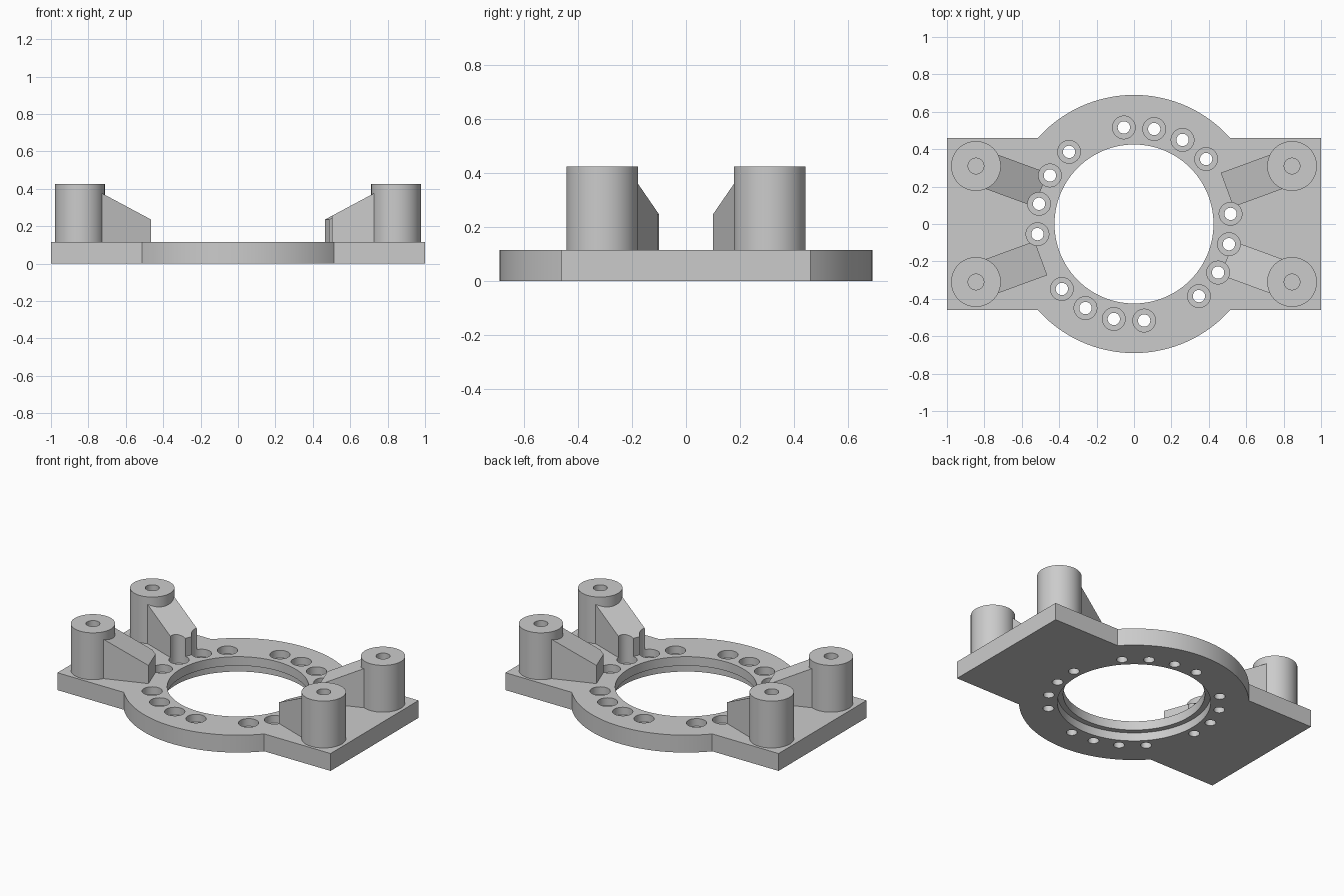
import bpy
import bmesh
import math
from mathutils import Matrix, Vector

if "Cube" in bpy.data.objects:
    bpy.data.objects.remove(bpy.data.objects["Cube"], do_unlink=True)

PLATE_TOP = 0.115
SUNK = 0.1                # raised parts start slightly inside the plate
BOSS_X, BOSS_Y = 0.845, 0.31

grey = bpy.data.materials.new("plain grey")
grey.use_nodes = True
grey.diffuse_color = (0.6, 0.6, 0.6, 1)
grey.node_tree.nodes["Principled BSDF"].inputs["Base Color"].default_value = (0.6, 0.6, 0.6, 1)


def finish(bm, name):
    bmesh.ops.remove_doubles(bm, verts=bm.verts, dist=1e-5)
    bmesh.ops.recalc_face_normals(bm, faces=bm.faces)
    mesh = bpy.data.meshes.new(name)
    bm.to_mesh(mesh)
    bm.free()
    mesh.materials.append(grey)
    obj = bpy.data.objects.new(name, mesh)
    bpy.context.collection.objects.link(obj)
    return obj


def lathe(bm, profile, centre, steps):
    """Revolve (radius, height) points, starting and ending on the axis."""
    verts = [bm.verts.new((centre[0] + r, centre[1], z)) for r, z in profile]
    edges = [bm.edges.new(pair) for pair in zip(verts, verts[1:])]
    bmesh.ops.spin(bm, geom=verts + edges, cent=(*centre, 0), axis=(0, 0, 1),
                   angle=math.tau, steps=steps, use_merge=False)


def extrude(bm, points, offset):
    face = bm.faces.new([bm.verts.new(p) for p in points])
    result = bmesh.ops.extrude_face_region(bm, geom=[face], use_keep_orig=True)
    bmesh.ops.translate(bm, vec=offset,
                        verts=[v for v in result["geom"] if isinstance(v, bmesh.types.BMVert)])


def stepped(low, high, step_z, top):
    return [(0, -0.1), (low, -0.1), (low, step_z), (high, step_z), (high, top), (0, top)]


def cut(obj, cutter):
    mod = obj.modifiers.new("cut", "BOOLEAN")
    mod.operation = "DIFFERENCE"
    mod.solver = "EXACT"
    mod.object = cutter
    bpy.context.view_layer.update()
    graph = bpy.context.evaluated_depsgraph_get()
    mesh = bpy.data.meshes.new_from_object(obj.evaluated_get(graph))
    obj.modifiers.clear()
    obj.data = mesh


# Cutter for the central opening, wider underneath
bm = bmesh.new()
lathe(bm, stepped(0.46, 0.425, 0.055, 0.3), (0, 0), 96)
opening = finish(bm, "opening_cutter")

# Cutter for four groups of four counterbored screw holes
bm = bmesh.new()
for quarter in range(4):
    for i in range(4):
        a = math.radians(6 - 18 * i + 90 * quarter)
        lathe(bm, stepped(0.033, 0.061, 0.065, 0.6),
              (0.519 * math.cos(a), 0.519 * math.sin(a)), 32)
screws = finish(bm, "screw_hole_cutter")

# Base plate: rectangle with a round bulge front and back
R, HALF_Y = 0.69, 0.46
start = math.asin(HALF_Y / R)
N = 48
arc = [start + (math.pi - 2 * start) * i / N for i in range(N + 1)]
half = [(1, HALF_Y)] + [(R * math.cos(a), R * math.sin(a)) for a in arc] + [(-1, HALF_Y)]
outline = half + [(-x, -y) for x, y in half]
bm = bmesh.new()
extrude(bm, [(x, y, 0) for x, y in outline], Vector((0, 0, PLATE_TOP)))
plate = finish(bm, "base_plate")
cut(plate, opening)
cut(plate, screws)
parts = [plate]

# Four bosses with blind holes, each braced by a sloping rib aimed at the centre
for sx, side in ((1, "left"), (-1, "right")):
    for sy, end in ((-1, "front"), (1, "back")):
        centre = (sx * BOSS_X, sy * BOSS_Y)
        bm = bmesh.new()
        lathe(bm, [(0, SUNK), (0.133, SUNK), (0.133, 0.425),
                   (0.042, 0.425), (0.042, 0.13), (0, 0.13)], centre, 64)
        parts.append(finish(bm, f"boss_{end}_{side}"))

        bm = bmesh.new()
        near, far, w = 0.53, 0.845, 0.097
        extrude(bm, [(near, -w, SUNK), (far, -w, SUNK), (far, -w, 0.393), (near, -w, 0.235)],
                Vector((0, 2 * w, 0)))
        bm.transform(Matrix.Rotation(math.atan2(centre[1], centre[0]), 4, "Z"))
        rib = finish(bm, f"rib_{end}_{side}")
        cut(rib, screws)
        parts.append(rib)

for cutter in (opening, screws):
    cutter.hide_render = True
    cutter.hide_set(True)

# Smooth round walls, sharp edges
bpy.ops.object.select_all(action="DESELECT")
for obj in parts:
    obj.select_set(True)
bpy.context.view_layer.objects.active = plate
bpy.ops.object.shade_smooth_by_angle(angle=math.radians(30))
